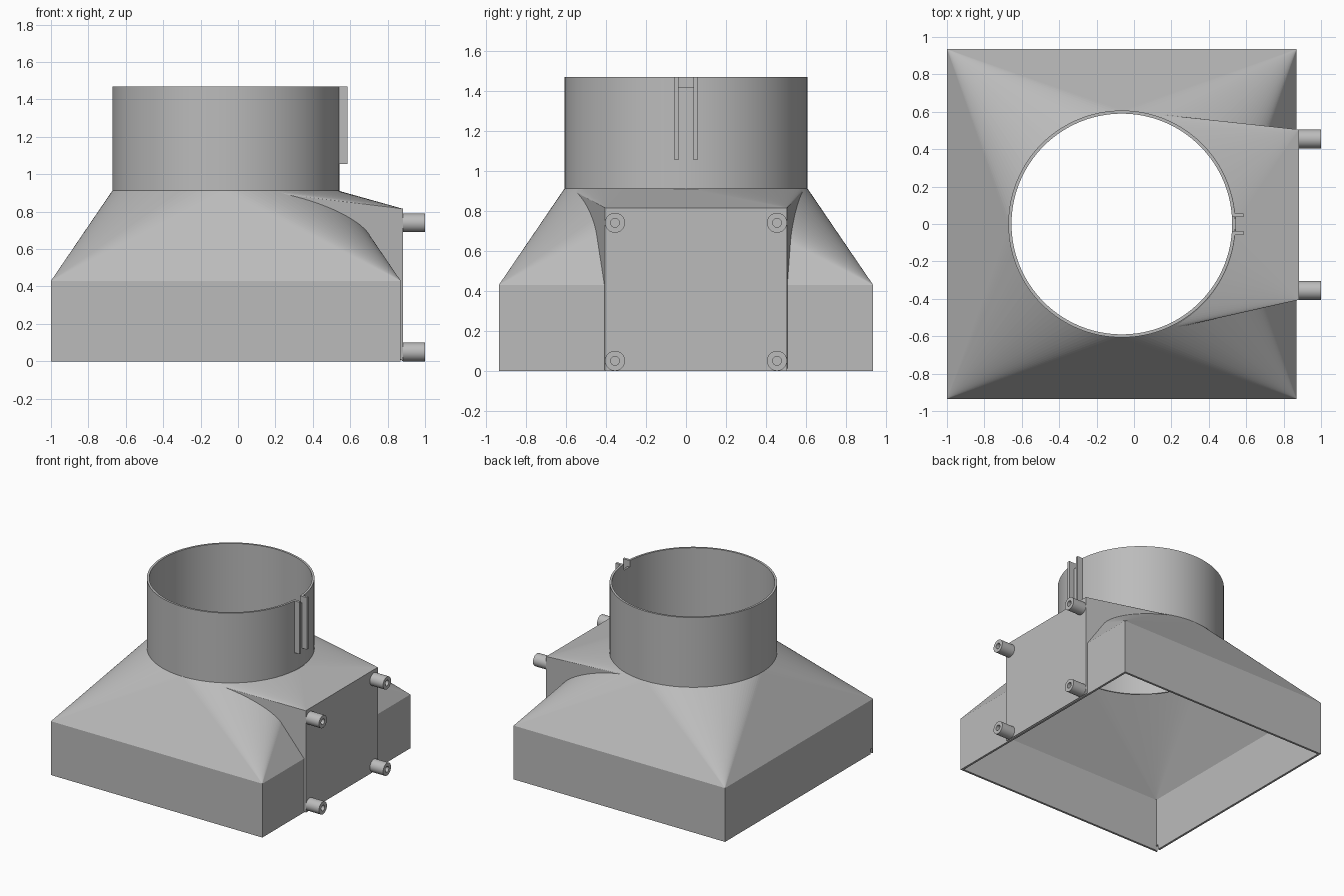
import bpy, bmesh, math
from mathutils import Matrix, Vector

if "Cube" in bpy.data.objects:
    bpy.data.objects.remove(bpy.data.objects["Cube"], do_unlink=True)

grey = bpy.data.materials.new("plain_grey")
grey.use_nodes = True
GREY = (0.5, 0.5, 0.5, 1)
grey.diffuse_color = GREY
grey.node_tree.nodes["Principled BSDF"].inputs["Base Color"].default_value = GREY

CX, R, WALL = -0.065, 0.607, 0.017      # collar centre, radius, sheet thickness
SHOULDER, NECK, TOP = 0.43, 0.912, 1.47  # heights of the hood sections
SEGMENTS = 128


def make(name, bm):
    bmesh.ops.recalc_face_normals(bm, faces=bm.faces)
    mesh = bpy.data.meshes.new(name)
    bm.to_mesh(mesh)
    bm.free()
    mesh.materials.append(grey)
    ob = bpy.data.objects.new(name, mesh)
    bpy.context.collection.objects.link(ob)
    return ob


def hull(name, points):
    bm = bmesh.new()
    for p in points:
        bm.verts.new(p)
    out = bmesh.ops.convex_hull(bm, input=bm.verts)
    bmesh.ops.delete(bm, geom=list({v for v in out["geom_interior"] + out["geom_unused"]
                                    if isinstance(v, bmesh.types.BMVert)}), context='VERTS')
    return make(name, bm)


def box(name, x, y, z):
    return hull(name, [(a, b, c) for a in x for b in y for c in z])


def circle(r, z):
    steps = [2 * math.pi * i / SEGMENTS for i in range(SEGMENTS)]
    return [(CX + r * math.cos(a), r * math.sin(a), z) for a in steps]


def square(inset, z):
    return [(x, y, z) for x in (-1 + inset, 0.87 - inset) for y in (-0.935 + inset, 0.935 - inset)]


def tube(name, r_out, r_in, length, matrix, sides):
    # Rectangular section spun around the local z axis
    bm = bmesh.new()
    section = [(r_in, 0), (r_out, 0), (r_out, length), (r_in, length)]
    rings = []
    for i in range(sides):
        turn = Matrix.Rotation(2 * math.pi * i / sides, 3, 'Z')
        rings.append([bm.verts.new(turn @ Vector((r, 0, z))) for r, z in section])
    for i, ring in enumerate(rings):
        nxt = rings[(i + 1) % sides]
        for k in range(4):
            m = (k + 1) % 4
            bm.faces.new((ring[k], nxt[k], nxt[m], ring[m]))
    bm.transform(matrix)
    return make(name, bm)


def boolean(ob, other, operation):
    mod = ob.modifiers.new(operation, 'BOOLEAN')
    mod.operation, mod.object, mod.solver = operation, other, 'EXACT'
    bpy.context.view_layer.objects.active = ob
    bpy.ops.object.modifier_apply(modifier=mod.name)
    bpy.data.objects.remove(other, do_unlink=True)


def smooth(ob):
    bpy.ops.object.select_all(action='DESELECT')
    ob.select_set(True)
    bpy.context.view_layer.objects.active = ob
    bpy.ops.object.shade_smooth_by_angle(angle=math.radians(30))


# Square-to-round hood with the mounting block blended into its side
hood = hull("hood", square(0, 0) + square(0, SHOULDER) + circle(R, NECK))
Y0, Y1, FACE, BLOCK_TOP = -0.405, 0.505, 0.883, 0.815
block = hull("mounting_block", [(FACE, y, z) for y in (Y0, Y1) for z in (0, BLOCK_TOP)]
             + circle(R - 0.002, NECK - 0.001))
boolean(hood, block, 'UNION')

# Hollow interior, and a small notch at one bottom corner
cavity = hull("cavity", square(WALL, -0.05) + square(WALL, SHOULDER - 0.005)
              + circle(R - WALL, NECK + 0.005))
boolean(hood, cavity, 'DIFFERENCE')
boolean(hood, box("corner_notch", (-1.05, -0.98), (-0.925, -0.9), (-0.05, 0.04)), 'DIFFERENCE')

# Round collar with a shallow notch in its rim
collar = tube("collar", R, R - WALL, TOP - NECK, Matrix.Translation((CX, 0, NECK)), SEGMENTS)
boolean(collar, box("rim_notch", (0.45, 0.7), (-0.038, 0.037), (1.42, 1.6)), 'DIFFERENCE')
smooth(collar)

# Clamp fins either side of the rim notch
for side, y in (("right", -0.058), ("left", 0.037)):
    box("clamp_fin_" + side, (0.528, 0.585), (y, y + 0.02), (1.055, TOP))

# Four hollow screw posts on the mounting face
for row, z in (("lower", 0.05), ("upper", 0.74)):
    for side, y in (("right", -0.355), ("left", 0.455)):
        place = Matrix.Translation((FACE, y, z)) @ Matrix.Rotation(math.pi / 2, 4, 'Y')
        smooth(tube(f"screw_post_{row}_{side}", 0.05, 0.022, 1 - FACE, place, 48))
